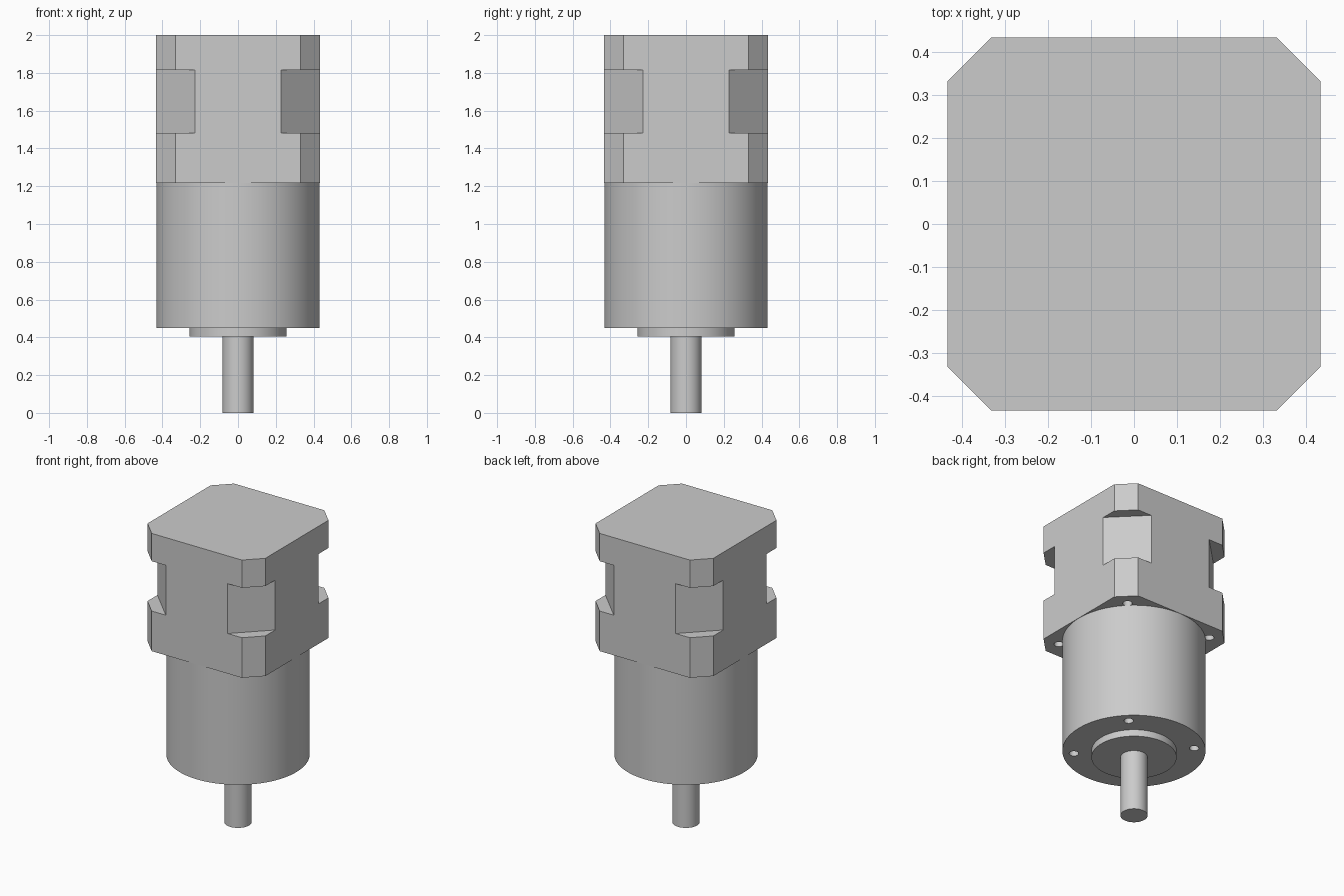
import bpy
import bmesh
import math

old = bpy.data.objects.get("Cube")
if old:
    bpy.data.objects.remove(old, do_unlink=True)

grey = bpy.data.materials.new("light_grey_metal")
grey.use_nodes = True
grey.diffuse_color = (0.6, 0.6, 0.6, 1)
grey.node_tree.nodes["Principled BSDF"].inputs["Base Color"].default_value = (0.6, 0.6, 0.6, 1)

DIAGONALS = [math.radians(45 + 90 * i) for i in range(4)]


def cylinder(name, radius, z0, z1, sides=96, x=0, y=0):
    bpy.ops.mesh.primitive_cylinder_add(vertices=sides, radius=radius, depth=z1 - z0,
                                        location=(x, y, (z0 + z1) / 2))
    obj = bpy.context.object
    obj.name = name
    obj.data.materials.append(grey)
    return obj


def cut(target, cutter):
    mod = target.modifiers.new("cut", 'BOOLEAN')
    mod.operation = 'DIFFERENCE'
    mod.solver = 'EXACT'
    mod.object = cutter
    bpy.context.view_layer.objects.active = target
    bpy.ops.object.modifier_apply(modifier=mod.name)
    bpy.data.objects.remove(cutter, do_unlink=True)


def drill_diagonals(target, ring, radius, z0, z1):
    for a in DIAGONALS:
        cut(target, cylinder("drill", radius, z0, z1, 24, ring * math.cos(a), ring * math.sin(a)))


def smooth(obj):
    bpy.ops.object.select_all(action='DESELECT')
    obj.select_set(True)
    bpy.context.view_layer.objects.active = obj
    bpy.ops.object.shade_smooth_by_angle(angle=math.radians(30))


# Square motor block with chamfered corners
HALF, FLAT = 0.434, 0.332
BLOCK_BOTTOM, BLOCK_TOP = 1.216, 2.0
quarter = [(HALF, -FLAT), (HALF, FLAT)]
outline = []
for _ in range(4):
    outline += quarter
    quarter = [(-y, x) for x, y in quarter]
bm = bmesh.new()
base = bm.faces.new([bm.verts.new((x, y, BLOCK_BOTTOM)) for x, y in outline])
ext = bmesh.ops.extrude_face_region(bm, geom=[base])
top_verts = [v for v in ext["geom"] if isinstance(v, bmesh.types.BMVert)]
bmesh.ops.translate(bm, verts=top_verts, vec=(0, 0, BLOCK_TOP - BLOCK_BOTTOM))
bmesh.ops.recalc_face_normals(bm, faces=bm.faces)
mesh = bpy.data.meshes.new("motor_block")
bm.to_mesh(mesh)
bm.free()
mesh.materials.append(grey)
motor_block = bpy.data.objects.new("motor_block", mesh)
bpy.context.collection.objects.link(motor_block)

# Corner notches with a flat diagonal back wall
NOTCH_BOTTOM, NOTCH_TOP = 1.483, 1.815
wall = (HALF + 0.228) / math.sqrt(2)
for a in DIAGONALS:
    reach = wall + 0.2
    bpy.ops.mesh.primitive_cube_add(
        size=1, location=(reach * math.cos(a), reach * math.sin(a), (NOTCH_BOTTOM + NOTCH_TOP) / 2),
        rotation=(0, 0, a), scale=(0.4, 0.8, NOTCH_TOP - NOTCH_BOTTOM))
    notch = bpy.context.object
    notch.data.materials.append(grey)
    cut(motor_block, notch)

# Blind screw holes under the block corners
drill_diagonals(motor_block, 0.455, 0.029, BLOCK_BOTTOM - 0.1, BLOCK_BOTTOM + 0.12)
smooth(motor_block)

# Round gearbox with blind screw holes in its face
gearbox = cylinder("gearbox", 0.432, 0.45, BLOCK_BOTTOM)
drill_diagonals(gearbox, 0.364, 0.029, 0.4, 0.57)
smooth(gearbox)

# Pilot boss and output shaft
smooth(cylinder("pilot_boss", 0.257, 0.405, 0.45))
smooth(cylinder("output_shaft", 0.082, 0, 0.405, 64))
